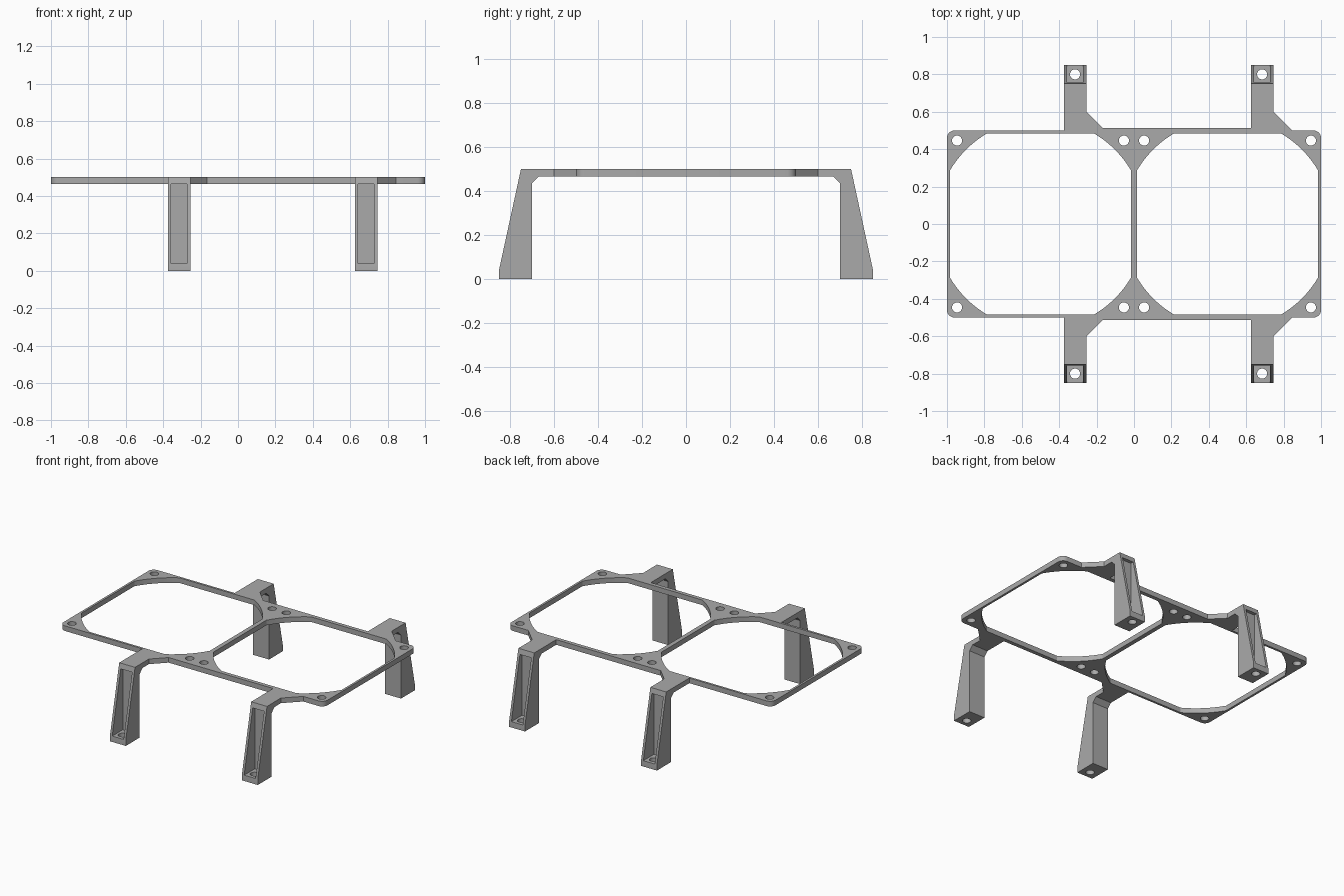
import bpy, bmesh, math
from math import cos, sin, radians
from mathutils import Matrix

cube = bpy.data.objects.get("Cube")
if cube:
    bpy.data.objects.remove(cube, do_unlink=True)

TOP, THICK = 0.5, 0.035        # plate top height and thickness
LEG_W, JOIN_Y = 0.12, 0.67     # leg width, where arm meets leg
ARM_X = (-0.315, 0.685)        # arm centre lines
HOLE_R = 0.027
UNDER = TOP - THICK

grey = bpy.data.materials.new("grey plastic")
grey.use_nodes = True
grey.diffuse_color = (0.4, 0.4, 0.4, 1)
grey.node_tree.nodes["Principled BSDF"].inputs["Base Color"].default_value = (0.4, 0.4, 0.4, 1)


def add(name, mesh):
    obj = bpy.data.objects.new(name, mesh)
    bpy.context.collection.objects.link(obj)
    return obj


def finish(mesh):
    bm = bmesh.new()
    bm.from_mesh(mesh)
    bmesh.ops.remove_doubles(bm, verts=bm.verts, dist=1e-5)
    bmesh.ops.recalc_face_normals(bm, faces=bm.faces)
    bm.to_mesh(mesh)
    bm.free()
    mesh.materials.clear()
    mesh.materials.append(grey)
    mesh.shade_smooth()
    mesh.set_sharp_from_angle(angle=radians(25))


def evaluated_mesh(obj):
    bpy.context.view_layer.update()
    deps = bpy.context.evaluated_depsgraph_get()
    return bpy.data.meshes.new_from_object(obj.evaluated_get(deps))


def arc(cx, cy, r, start, end, steps):
    angles = [radians(start + (end - start) * i / steps) for i in range(steps + 1)]
    return [(cx + r * cos(a), cy + r * sin(a)) for a in angles]


# Plate outline: back edge from left to right, then mirrored for the front
def back_edge():
    pts = arc(-0.96, 0.46, 0.04, 180, 90, 6)
    for cx, before, after in zip(ARM_X, (0.5, 0.512), (0.512, 0.5)):
        lo, hi = cx - LEG_W / 2, cx + LEG_W / 2
        pts += [(lo, before), (lo, JOIN_Y), (hi, JOIN_Y), (hi, 0.6), (hi + 0.6 - after, after)]
    return pts + arc(0.96, 0.46, 0.04, 90, 0, 6)


edge = back_edge()
loops = [edge + [(x, -y) for x, y in reversed(edge)]]

# Two fan openings (square clipped by a circle) with four screw holes each
HALF, CUT = 0.485, 0.285
radius, a0 = math.hypot(HALF, CUT), math.degrees(math.atan2(CUT, HALF))
for cx in (-0.5, 0.5):
    loops.append([p for q in range(4)
                  for p in arc(cx, 0, radius, 90 * q + a0, 90 * q + 90 - a0, 10)])
    for sx in (-1, 1):
        for sy in (-1, 1):
            loops.append(arc(cx + sx * 0.446, sy * 0.446, HOLE_R, 0, 360, 24)[:-1])

curve = bpy.data.curves.new("plate_outline", "CURVE")
curve.dimensions = "2D"
curve.fill_mode = "BOTH"
curve.extrude = THICK / 2
for loop in loops:
    spline = curve.splines.new("POLY")
    spline.points.add(len(loop) - 1)
    for point, (x, y) in zip(spline.points, loop):
        point.co = (x, y, 0, 1)
    spline.use_cyclic_u = True
outline = add("plate_outline", curve)
plate_mesh = evaluated_mesh(outline)
bpy.data.objects.remove(outline, do_unlink=True)
plate_mesh.transform(Matrix.Translation((0, 0, TOP - THICK / 2)))
finish(plate_mesh)
add("fan_frame", plate_mesh)


# Leg: side profile extruded across its width
def prism(name, profile, width):
    bm = bmesh.new()
    face = bm.faces.new([bm.verts.new((-width / 2, y, z)) for y, z in profile])
    ext = bmesh.ops.extrude_face_region(bm, geom=[face])["geom"]
    bmesh.ops.translate(bm, vec=(width, 0, 0),
                        verts=[v for v in ext if isinstance(v, bmesh.types.BMVert)])
    bmesh.ops.recalc_face_normals(bm, faces=bm.faces)
    mesh = bpy.data.meshes.new(name)
    bm.to_mesh(mesh)
    bm.free()
    return add(name, mesh)


body = prism("leg_body", [(JOIN_Y, TOP), (0.75, TOP), (0.85, 0.04), (0.85, 0), (0.7, 0),
                          (0.7, UNDER - 0.03), (JOIN_Y, UNDER)], LEG_W)

# Outward pocket and foot screw hole
pocket = prism("pocket_cutter", [(0.735, 0.04), (1, 0.04), (1, UNDER), (0.735, UNDER)], 0.086)
bm = bmesh.new()
bmesh.ops.create_cone(bm, cap_ends=True, segments=24, radius1=HOLE_R, radius2=HOLE_R,
                      depth=0.2, matrix=Matrix.Translation((0, 0.8, 0)))
drill_mesh = bpy.data.meshes.new("hole_cutter")
bm.to_mesh(drill_mesh)
bm.free()
drill = add("hole_cutter", drill_mesh)
for cutter in (pocket, drill):
    cutter.hide_render = True
    mod = body.modifiers.new("cut", "BOOLEAN")
    mod.operation = "DIFFERENCE"
    mod.solver = "EXACT"
    mod.object = cutter
leg_mesh = evaluated_mesh(body)
for helper in (body, pocket, drill):
    bpy.data.objects.remove(helper, do_unlink=True)
finish(leg_mesh)

# Four legs, the front pair turned half round
for side, x in zip(("right", "left"), ARM_X):
    for end, turn in (("back", 0), ("front", math.pi)):
        leg = add(f"{end}_{side}_leg", leg_mesh)
        leg.location.x = x
        leg.rotation_euler.z = turn
